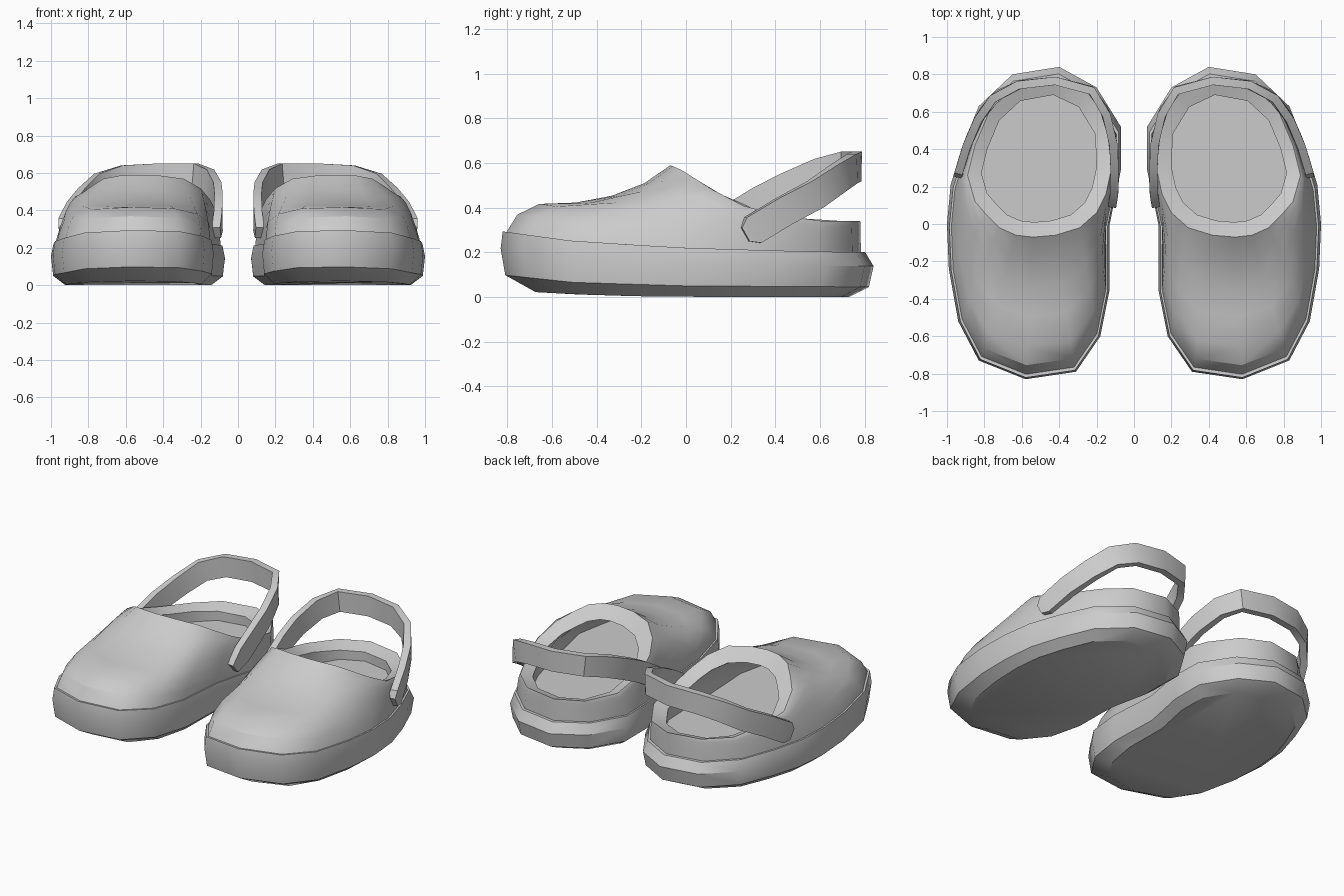
import bpy, bmesh, math
from mathutils import Vector

if "Cube" in bpy.data.objects:
    bpy.data.objects.remove(bpy.data.objects["Cube"])

# Plan outline of the sole, and of the foot opening, point for point (toe first)
SOLE = [(.58, -.83), (.83, -.73), (.94, -.52), (.99, -.24), (1, 0), (.98, .21),
        (.92, .41), (.83, .63), (.65, .80), (.40, .84), (.20, .73), (.07, .52),
        (.07, .29), (.13, 0), (.13, -.35), (.18, -.6), (.31, -.79)]
RIM = [(.54, -.07), (.63, -.06), (.72, -.02), (.79, .05), (.85, .12), (.89, .26),
       (.85, .42), (.77, .61), (.63, .74), (.41, .78), (.24, .70), (.13, .52),
       (.12, .30), (.15, .16), (.20, .06), (.29, -.02), (.42, -.06)]


def interp(table, t):
    """Piecewise linear lookup."""
    if t <= table[0][0]:
        return table[0][1]
    for (a, va), (b, vb) in zip(table, table[1:]):
        if t <= b:
            return va + (vb - va) * (t - a) / (b - a)
    return table[-1][1]


def scaled(pts, s, centre, z):
    """Outline scaled in plan about a centre, with height z(y)."""
    out = []
    for x, y in pts:
        px, py = centre[0] + (x - centre[0]) * s, centre[1] + (y - centre[1]) * s
        out.append(Vector((px, py, z(py))))
    return out


def loft(name, rings, cap_start=False, cap_end=False, along=75, around=30):
    """Bridge closed rings, smooth by angle, mirror to the other shoe."""
    bm = bmesh.new()
    loops = [[bm.verts.new(p) for p in r] for r in rings]
    level = {v: k for k, loop in enumerate(loops) for v in loop}
    n = len(rings[0])
    for a, b in zip(loops, loops[1:]):
        for i in range(n):
            j = (i + 1) % n
            bm.faces.new((a[i], a[j], b[j], b[i]))
    if cap_start:
        bm.faces.new(loops[0][::-1])
    if cap_end:
        bm.faces.new(loops[-1])
    bmesh.ops.recalc_face_normals(bm, faces=bm.faces)
    for f in bm.faces:
        f.smooth = True
    for e in bm.edges:
        same = level[e.verts[0]] == level[e.verts[1]]
        e.smooth = e.calc_face_angle(0) < math.radians(around if same else along)
    me = bpy.data.meshes.new(name)
    bm.to_mesh(me)
    bm.free()
    ob = bpy.data.objects.new(name, me)
    bpy.context.collection.objects.link(ob)
    mod = ob.modifiers.new("mirror", 'MIRROR')
    mod.use_mirror_merge = False
    return ob


# Sole: flat tread with toe spring, rounded wall, small ledge
top_z = lambda y: interp([(-.83, .295), (-.5, .25), (0, .22), (.5, .205), (.84, .2)], y)
edge_z = lambda y: interp([(-.83, .10), (-.5, .065), (0, .05), (.84, .045)], y)
tread_z = lambda y: interp([(-.67, .022), (-.5, .012), (-.2, .003), (.2, 0)], y)
C = (.53, 0)
ledge = scaled(SOLE, .95, (.53, -.3), top_z)
loft("sole", [
    scaled(SOLE, .84, (.53, .15), tread_z),
    scaled(SOLE, .975, C, edge_z),
    scaled(SOLE, 1.0, C, lambda y: .4 * edge_z(y) + .6 * top_z(y)),
    scaled(SOLE, .972, (.53, -.5), top_z),
    ledge], cap_start=True)

# Upper: outer dome from the ledge up to the opening
rim_z = lambda y: interp([(-.07, .59), (-.03, .575), (.12, .48), (.25, .41),
                          (.4, .37), (.6, .34), (.8, .34)], y)
rim = scaled(RIM, 1, C, rim_z)
toe_rise = [(0, 0), (.066, .26), (.2, .42), (.42, .44), (.64, .54), (.84, .73), (1, 1)]
toe_weight = {0: 1, 1: .9, 16: .9, 2: .5, 15: .55, 14: .3, 3: .2, 13: .1}
rings = []
for f in (0, .066, .2, .42, .64, .84, 1):
    ring = []
    for i, (a, b) in enumerate(zip(ledge, rim)):
        p = a.lerp(b, f)
        w = toe_weight.get(i, 0)
        g = w * interp(toe_rise, f) + (1 - w) * math.sin(f * math.pi / 2) ** .9
        p.z = a.z + (b.z - a.z) * g
        ring.append(p)
    rings.append(ring)

# Thick lip, hollow toe box behind it, flat insole
O = (.52, .33)
lip = scaled(RIM, .80, O, lambda y: rim_z(y) - .03)
hollow = lambda i: 1 if i <= 3 or i >= 14 else .5 if i in (4, 13) else 0
inner = []
for k, drop in ((4, .05), (2, .06), (1, 0)):
    ring = []
    for i, p in enumerate(rings[k]):
        q = Vector((.53 + (p.x - .53) * .92, p.y * .94, p.z - drop))
        q = lip[i].lerp(q, hollow(i))
        if hollow(i) < 1:
            q.z = lip[i].z + (.25 - lip[i].z) * {4: .3, 2: .6, 1: 1}[k]
        if k == 1:
            q.z = .25
        ring.append(q)
    inner.append(ring)
loft("upper", rings + [lip] + inner, cap_end=True)

# Heel strap: flat band swept round the back from one side to the other
path = [Vector(p) for p in [
    (.935, .265, .28), (.93, .30, .30), (.885, .44, .385), (.82, .58, .46),
    (.735, .685, .535), (.61, .745, .575), (.42, .765, .585), (.23, .715, .585),
    (.155, .60, .555), (.115, .45, .49), (.105, .33, .43), (.105, .19, .345), (.115, .11, .28)]]
bands = []
last = len(path) - 1
for i, p in enumerate(path):
    t = (path[min(i + 1, last)] - path[max(i - 1, 0)]).normalized()
    n = Vector((t.y, -t.x, 0)).normalized()
    w = t.cross(n).normalized()
    half = .035 if i in (0, last) else .066
    bands.append([p + n * .022 * sn + w * half * sw
                  for sn, sw in ((1, 1), (1, -1), (-1, -1), (-1, 1))])
loft("heel_strap", bands, cap_start=True, cap_end=True)
